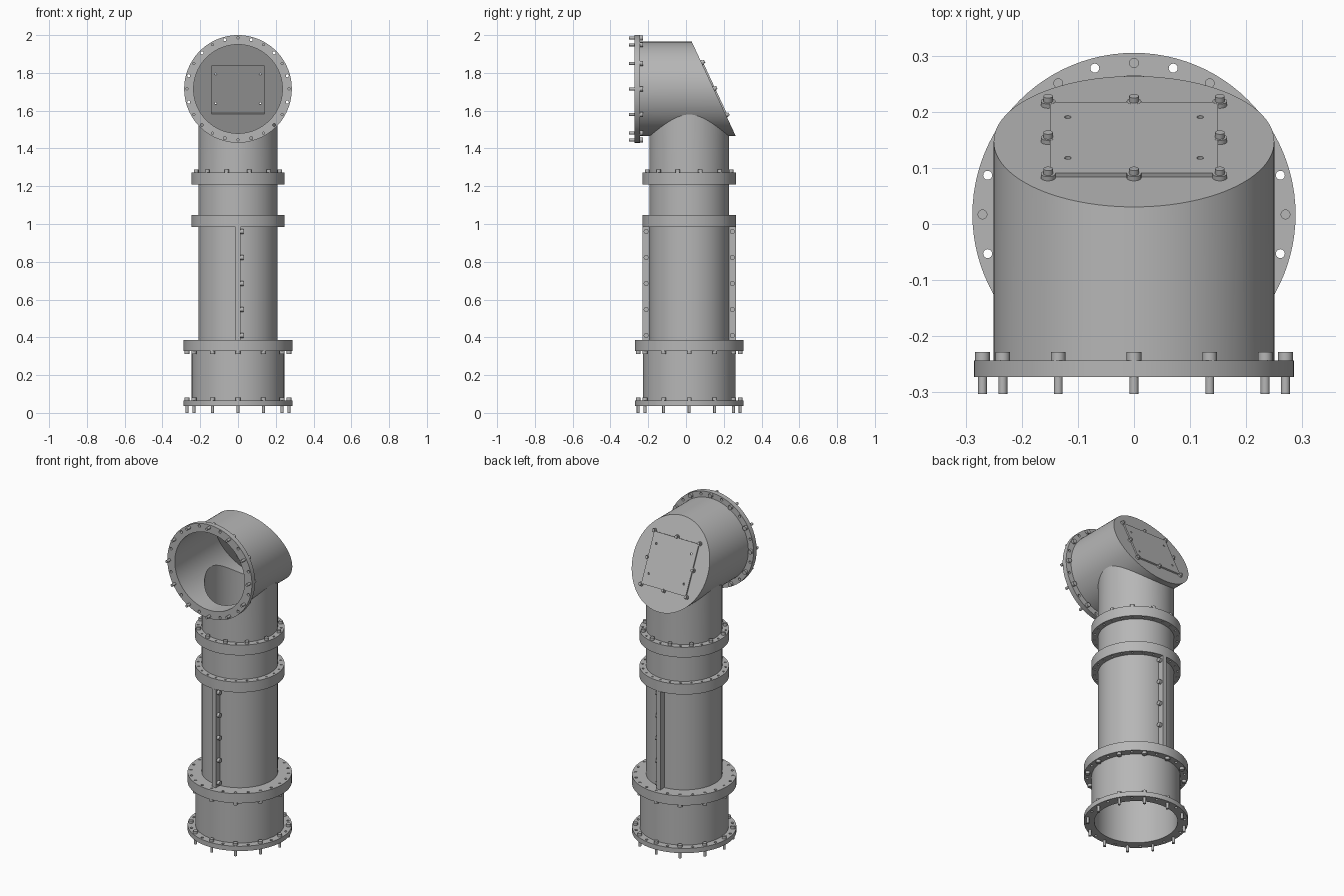
import bpy, bmesh
from math import radians, sin, cos, tau
from mathutils import Matrix, Vector

cube = bpy.data.objects.get("Cube")
if cube:
    bpy.data.objects.remove(cube, do_unlink=True)

steel = bpy.data.materials.new("grey_steel")
steel.use_nodes = True
GREY = (0.47, 0.47, 0.47, 1)
steel.diffuse_color = GREY
steel.node_tree.nodes["Principled BSDF"].inputs["Base Color"].default_value = GREY

# Local frames: upright column, front mouth (local z points forward), slanted end
COLUMN = Matrix.Translation((0, 0.017, 0))
MOUTH = Matrix.Translation((0, -0.243, 1.715)) @ Matrix.Rotation(radians(90), 4, 'X')
SLANT = Matrix.Translation((0, 0.147, 1.715)) @ Matrix.Rotation(radians(-65), 4, 'X')
parts = []


def finish(bm, name):
    bmesh.ops.recalc_face_normals(bm, faces=bm.faces)
    mesh = bpy.data.meshes.new(name)
    bm.to_mesh(mesh)
    bm.free()
    mesh.materials.append(steel)
    obj = bpy.data.objects.new(name, mesh)
    bpy.context.collection.objects.link(obj)
    parts.append(obj)
    return obj


def add_cyl(bm, frame, r, z0, z1, x=0, y=0, seg=16):
    place = frame @ Matrix.Translation((x, y, (z0 + z1) / 2))
    bmesh.ops.create_cone(bm, cap_ends=True, segments=seg, radius1=r, radius2=r,
                          depth=z1 - z0, matrix=place)


def add_box(bm, frame, size, centre):
    place = frame @ Matrix.Translation(centre) @ Matrix.Diagonal((*size, 1))
    bmesh.ops.create_cube(bm, size=1, matrix=place)


def cylinder(name, frame, r, z0, z1, seg=96):
    bm = bmesh.new()
    add_cyl(bm, frame, r, z0, z1, seg=seg)
    return finish(bm, name)


def box(name, frame, size, centre):
    bm = bmesh.new()
    add_box(bm, frame, size, centre)
    return finish(bm, name)


def pegs(name, frame, spots, r, z0, z1, seg=16):
    bm = bmesh.new()
    for x, y in spots:
        add_cyl(bm, frame, r, z0, z1, x, y, seg)
    return finish(bm, name)


def circle(r, count, phase=0.0):
    return [(r * cos(tau * (i + phase) / count), r * sin(tau * (i + phase) / count))
            for i in range(count)]


def combine(obj, other, operation):
    mod = obj.modifiers.new("combine", 'BOOLEAN')
    mod.operation, mod.solver, mod.object = operation, 'EXACT', other
    bpy.context.view_layer.objects.active = obj
    bpy.ops.object.modifier_apply(modifier=mod.name)
    parts.remove(other)
    bpy.data.objects.remove(other, do_unlink=True)


def tube(name, frame, r_in, r_out, z0, z1):
    bm = bmesh.new()
    section = [bm.verts.new((r, 0, z)) for r, z in
               ((r_in, z0), (r_out, z0), (r_out, z1), (r_in, z1))]
    edges = [bm.edges.new((section[i], section[(i + 1) % 4])) for i in range(4)]
    bmesh.ops.spin(bm, geom=section + edges, cent=(0, 0, 0), axis=(0, 0, 1),
                   angle=tau, steps=96)
    bmesh.ops.remove_doubles(bm, verts=bm.verts, dist=0.0002)
    bmesh.ops.transform(bm, matrix=frame, verts=bm.verts)
    return finish(bm, name)


def flange(name, frame, r_in, r_out, z0, z1, r_holes, hole):
    ring = tube(name, frame, r_in, r_out, z0, z1)
    drill = pegs("drill", frame, circle(r_holes, 24), hole, z0 - 0.02, z1 + 0.02)
    combine(ring, drill, 'DIFFERENCE')


# Straight pipe sections
tube("base_pipe", COLUMN, 0.23, 0.245, 0.066, 0.328)
tube("split_pipe", COLUMN, 0.195, 0.21, 0.386, 0.984)
tube("collar_pipe", COLUMN, 0.195, 0.21, 1.047, 1.21)

# Flanges, mostly in mating pairs
WIDE, NARROW = (0.27, 0.008), (0.23, 0.006)
flange("base_flange", COLUMN, 0.23, 0.288, 0.037, 0.066, *WIDE)
flange("base_pipe_top_flange", COLUMN, 0.195, 0.288, 0.328, 0.357, *WIDE)
flange("split_pipe_bottom_flange", COLUMN, 0.195, 0.288, 0.357, 0.386, *WIDE)
flange("split_pipe_top_flange", COLUMN, 0.195, 0.247, 0.984, 1.016, *NARROW)
flange("collar_bottom_flange", COLUMN, 0.195, 0.247, 1.016, 1.047, *NARROW)
flange("collar_top_flange", COLUMN, 0.195, 0.247, 1.21, 1.241, *NARROW)
flange("elbow_bottom_flange", COLUMN, 0.195, 0.247, 1.241, 1.272, *NARROW)
flange("mouth_flange", MOUTH, 0.235, 0.285, 0, 0.03, *WIDE)

# Flange bolts
wide_ring, narrow_ring = circle(0.27, 12), circle(0.23, 12, 0.5)
pegs("base_bolt_heads", COLUMN, wide_ring, 0.013, 0.066, 0.081)
pegs("base_bolt_shafts", COLUMN, wide_ring, 0.008, 0, 0.07)
pegs("middle_bolt_heads", COLUMN, wide_ring, 0.013, 0.312, 0.328)
pegs("middle_bolt_shafts", COLUMN, wide_ring, 0.008, 0.32, 0.383)
pegs("elbow_bolt_heads", COLUMN, narrow_ring, 0.012, 1.272, 1.288)
pegs("elbow_bolt_shafts", COLUMN, narrow_ring, 0.006, 1.213, 1.28)
pegs("mouth_bolt_heads", MOUTH, wide_ring, 0.013, -0.015, 0)
pegs("mouth_bolt_shafts", MOUTH, wide_ring, 0.008, -0.005, 0.06)

# Clamping ribs along the split pipe, bolted from one side
for label, side in (("front", -1), ("back", 1)):
    for half, x in (("right", -0.0065), ("left", 0.0065)):
        box(f"{label}_rib_{half}_half", COLUMN, (0.013, 0.044, 0.598),
            (x, side * 0.226, 0.685))
    sideways = Matrix.Translation((0.013, 0.017 + side * 0.228, 0)) @ Matrix.Rotation(radians(90), 4, 'Y')
    heights = [(-(0.41 + 0.1375 * i), 0) for i in range(5)]
    pegs(f"{label}_rib_bolts", sideways, heights, 0.013, 0, 0.016)


# Elbow: two crossing cylinders, trimmed by the slanted plane
def elbow_solid(name, r_mouth, r_column, mouth_end, bottom, inset):
    body = cylinder(name, MOUTH, r_mouth, -0.65, mouth_end, 128)
    combine(body, cylinder("stem", COLUMN, r_column, bottom, 1.62), 'UNION')
    combine(body, box("trim", SLANT, (2, 2, 1), (0, 0, 0.5 - inset)), 'DIFFERENCE')
    return body


elbow = elbow_solid("elbow", 0.25, 0.21, 0, 1.272, 0)
void = elbow_solid("elbow_void", 0.235, 0.195, 0.1, 1.2, 0.012)
combine(elbow, void, 'DIFFERENCE')
combine(elbow, box("hatch_opening", SLANT, (0.28, 0.28, 0.08), (0, 0, 0)), 'DIFFERENCE')

# Hatch cover with bolt ears and four small through holes
cover = box("hatch_cover", SLANT, (0.3, 0.3, 0.008), (0, 0, 0.004))
holes = [(x, y) for x in (-0.118, 0.118) for y in (-0.086, 0.086)]
combine(cover, pegs("cover_drill", SLANT, holes, 0.006, -0.03, 0.03), 'DIFFERENCE')
grid = (-0.153, 0, 0.153)
spots = [(x, y) for x in grid for y in grid if x or y]
spots = [s for s in spots if s[0] or abs(s[1]) > 0.1]
pegs("hatch_ears", SLANT, spots, 0.013, 0, 0.0082, 20)
pegs("hatch_bolt_heads", SLANT, spots, 0.0085, 0.008, 0.018)

# Smooth the round walls, keep the rims crisp
bpy.ops.object.select_all(action='DESELECT')
for obj in parts:
    obj.select_set(True)
bpy.context.view_layer.objects.active = elbow
bpy.ops.object.shade_smooth_by_angle(angle=radians(30))
